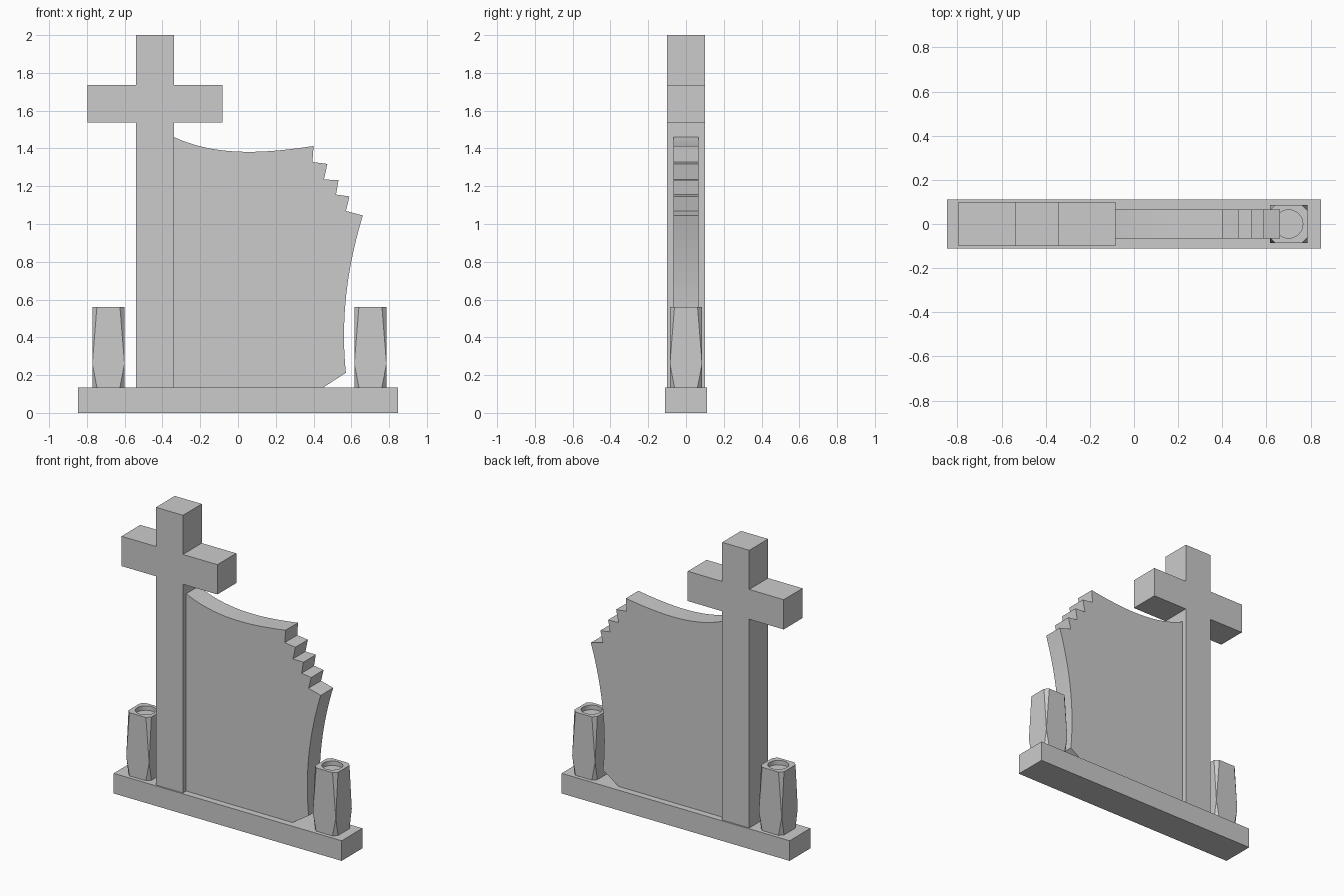
import bpy, bmesh
from mathutils import Vector
from mathutils.geometry import interpolate_bezier

if "Cube" in bpy.data.objects:
    bpy.data.objects.remove(bpy.data.objects["Cube"])


def finish(name, bm):
    bmesh.ops.recalc_face_normals(bm, faces=bm.faces)
    mesh = bpy.data.meshes.new(name)
    bm.to_mesh(mesh)
    bm.free()
    obj = bpy.data.objects.new(name, mesh)
    bpy.context.collection.objects.link(obj)
    return obj


def slab(name, outline, half_depth):
    """Extrude an (x, z) outline symmetrically along y."""
    bm = bmesh.new()
    face = bm.faces.new([bm.verts.new((x, -half_depth, z)) for x, z in outline])
    ext = bmesh.ops.extrude_face_region(bm, geom=[face])
    verts = [v for v in ext["geom"] if isinstance(v, bmesh.types.BMVert)]
    bmesh.ops.translate(bm, verts=verts, vec=(0, 2 * half_depth, 0))
    return finish(name, bm)


def arc(p0, h0, h1, p1, n=21):
    pts = [Vector((x, z, 0)) for x, z in (p0, h0, h1, p1)]
    return [(p.x, p.y) for p in interpolate_bezier(*pts, n)]


BASE_TOP = 0.135

# Plinth
slab("plinth", [(-0.847, 0), (0.847, 0), (0.847, BASE_TOP), (-0.847, BASE_TOP)], 0.11)

# Cross
slab("cross", [(-0.54, BASE_TOP), (-0.339, BASE_TOP), (-0.339, 1.537), (-0.083, 1.537),
               (-0.083, 1.737), (-0.339, 1.737), (-0.339, 2), (-0.54, 2),
               (-0.54, 1.737), (-0.796, 1.737), (-0.796, 1.537), (-0.54, 1.537)], 0.1)

# Headstone panel: sagging top edge, broken steps, hollow right side
outline = arc((-0.339, 1.46), (-0.12, 1.36), (0.12, 1.37), (0.40, 1.413))
outline += [(0.394, 1.328), (0.473, 1.318), (0.455, 1.235), (0.532, 1.233),
            (0.519, 1.156), (0.59, 1.146), (0.571, 1.069)]
outline += arc((0.661, 1.045), (0.575, 0.765), (0.543, 0.49), (0.571, 0.212))
outline += [(0.452, BASE_TOP), (-0.339, BASE_TOP)]
slab("headstone_panel", outline, 0.066)


def vase(name, x):
    # Square body with corners cut away towards the top and bottom
    bm = bmesh.new()
    r, c, top = 0.085, 0.024, 0.56
    for sx in (-1, 1):
        for sy in (-1, 1):
            bm.verts.new((x + sx * r, sy * r, 0.26))
            for z in (BASE_TOP, top):
                bm.verts.new((x + sx * (r - c), sy * r, z))
                bm.verts.new((x + sx * r, sy * (r - c), z))
    bmesh.ops.convex_hull(bm, input=bm.verts)
    bmesh.ops.dissolve_limit(bm, angle_limit=0.01, verts=bm.verts, edges=bm.edges)
    body = finish(name, bm)

    # Round recess in the top
    depth = 0.03
    bpy.ops.mesh.primitive_cylinder_add(vertices=32, radius=0.064, depth=2 * depth,
                                        location=(x, 0, top))
    cutter = bpy.context.object
    cutter.hide_render = True
    mod = body.modifiers.new("recess", "BOOLEAN")
    mod.operation = "DIFFERENCE"
    mod.solver = "EXACT"
    mod.object = cutter
    bpy.context.view_layer.objects.active = body
    bpy.ops.object.modifier_apply(modifier=mod.name)
    bpy.data.objects.remove(cutter)


# Flower vases
vase("left_vase", -0.686)
vase("right_vase", 0.701)
